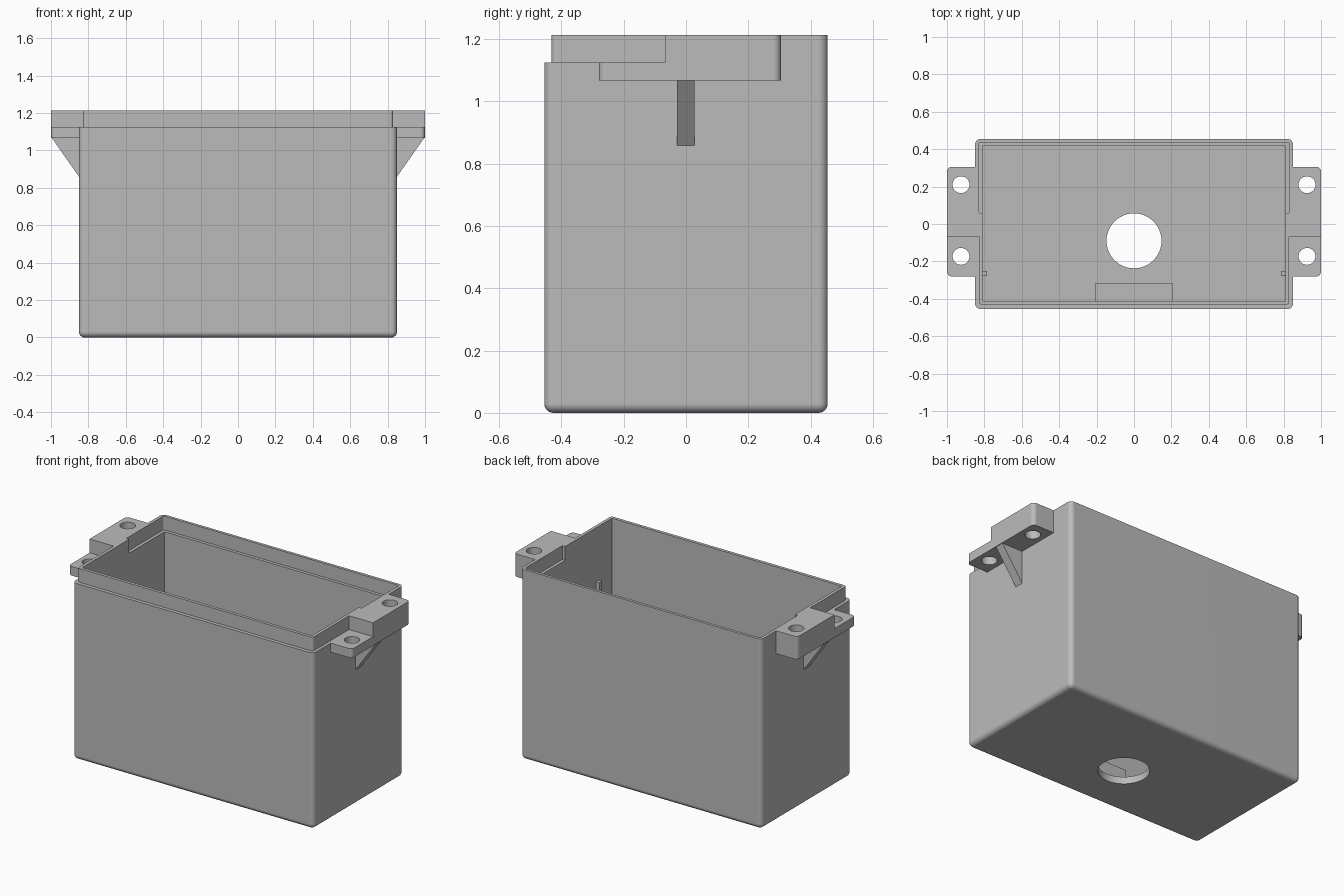
import bpy, bmesh, math
from mathutils import Matrix, Vector

default = bpy.data.objects.get("Cube")
if default:
    bpy.data.objects.remove(default, do_unlink=True)

grey = bpy.data.materials.new("plain grey")
grey.use_nodes = True
colour = (0.5, 0.5, 0.5, 1)
grey.diffuse_color = colour
grey.node_tree.nodes["Principled BSDF"].inputs["Base Color"].default_value = colour

TOP, SEAM, FLOOR, SPLIT = 1.213, 1.125, 0.045, -0.067


def finish(name, bm):
    bmesh.ops.recalc_face_normals(bm, faces=bm.faces)
    mesh = bpy.data.meshes.new(name)
    bm.to_mesh(mesh)
    bm.free()
    mesh.materials.append(grey)
    obj = bpy.data.objects.new(name, mesh)
    bpy.context.collection.objects.link(obj)
    return obj


def box(name, x, y, z, radius=0, rounded=None):
    """Box between (low, high) limits; edges whose ends pass the rule are rounded."""
    bm = bmesh.new()
    bmesh.ops.create_cube(bm, size=1)
    for v in bm.verts:
        v.co = Vector([lim[c > 0] for lim, c in zip((x, y, z), v.co)])
    if radius:
        edges = [e for e in bm.edges if rounded(e.verts[0].co, e.verts[1].co)]
        bmesh.ops.bevel(bm, geom=edges, offset=radius, segments=6,
                        profile=0.5, affect='EDGES')
    return finish(name, bm)


def drill(name, x, y, z, radius, depth):
    bm = bmesh.new()
    bmesh.ops.create_cone(bm, cap_ends=True, segments=48, radius1=radius,
                          radius2=radius, depth=depth,
                          matrix=Matrix.Translation((x, y, z)))
    return finish(name, bm)


def boolean(target, tool, operation='DIFFERENCE'):
    mod = target.modifiers.new("cut", 'BOOLEAN')
    mod.operation, mod.object, mod.solver = operation, tool, 'EXACT'
    bpy.context.view_layer.objects.active = target
    bpy.ops.object.modifier_apply(modifier=mod.name)
    bpy.data.objects.remove(tool, do_unlink=True)


def upright(a, b):
    return abs(a.z - b.z) > 0.01


def upright_or_base(a, b):
    return upright(a, b) or max(a.z, b.z) < 0.01


# Case with rounded corners and base
case = box("case_body", (-0.85, 0.85), (-0.455, 0.455), (0, TOP), 0.03, upright_or_base)

# Mounting ears on both sides
for side in (-1, 1):
    ear = box("ear", sorted((side * 0.83, side)), (-0.28, 0.305), (1.067, TOP), 0.025,
              lambda a, b: upright(a, b) and abs(a.x) > 0.9)
    boolean(case, ear, 'UNION')

# Hollow inside and the recess around the rear half of the rim
boolean(case, box("cavity", (-0.81, 0.81), (-0.412, 0.417), (FLOOR, 1.5)))
boolean(case, box("rear_recess", (-0.83, 0.83), (0.06, 0.437), (SEAM, 1.5), 0.012,
                  lambda a, b: upright(a, b) and a.y > 0.1))

# Outer step around the front half of the rim, which also lowers the ear fronts
step = box("front_step", (-1.2, 1.2), (-0.7, SPLIT), (SEAM, 1.5))
boolean(step, box("lip", (-0.83, 0.83), (-0.432, 0.3), (1, 1.6), 0.018, upright))
boolean(case, step)

# Screw holes and the round opening in the floor
for x in (-0.925, 0.925):
    for y in (-0.173, 0.21):
        boolean(case, drill("screw_hole", x, y, 1.1, 0.045, 0.6))
boolean(case, drill("floor_opening", 0, -0.09, 0, 0.147, 0.3))

# Inner block on the floor and the two guide ribs
box("inner_block", (-0.207, 0.207), (-0.42, -0.315), (FLOOR - 0.01, 0.18))
for side, word in ((-1, "right"), (1, "left")):
    box("guide_rib_" + word, sorted((side * 0.785, side * 0.82)),
        (-0.277, -0.25), (FLOOR - 0.01, 0.87))

    # Triangular brace under each ear
    bm = bmesh.new()
    corners = [(0.84, 0.845), (0.998, 1.07), (0.84, 1.07)]
    face = bm.faces.new([bm.verts.new((side * x, -0.029, z)) for x, z in corners])
    new = bmesh.ops.extrude_face_region(bm, geom=[face])["geom"]
    bmesh.ops.translate(bm, vec=(0, 0.057, 0),
                        verts=[v for v in new if isinstance(v, bmesh.types.BMVert)])
    finish("ear_brace_" + word, bm)

# Smooth rounded corners while keeping flat faces flat
bpy.ops.object.select_all(action='DESELECT')
case.select_set(True)
bpy.context.view_layer.objects.active = case
bpy.ops.object.shade_smooth_by_angle(angle=math.radians(30))
weighted = case.modifiers.new("flat faces", 'WEIGHTED_NORMAL')
weighted.keep_sharp = True
